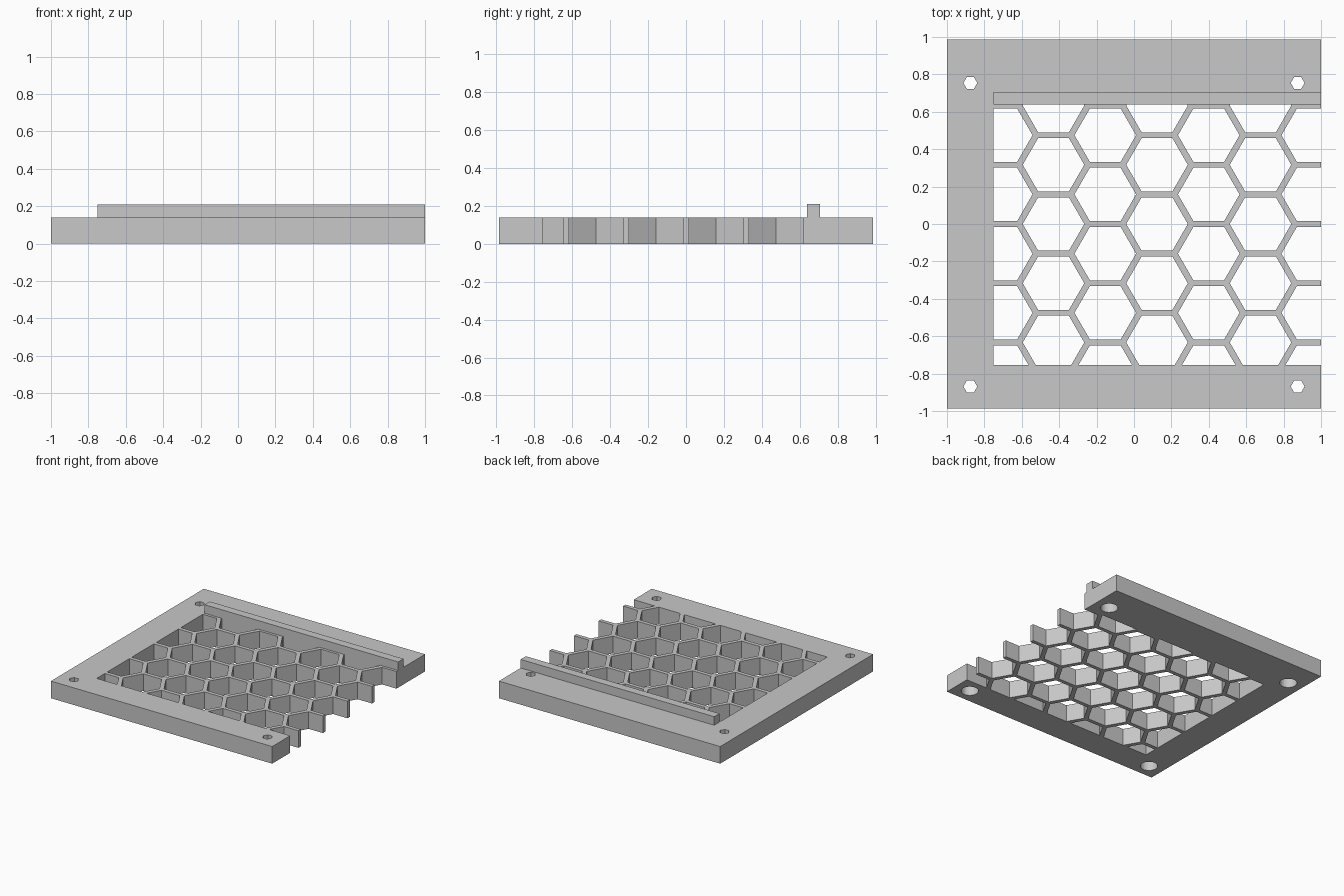
import bpy, bmesh
from math import cos, sin, tau, sqrt
from mathutils import Vector

cube = bpy.data.objects.get("Cube")
if cube:
    bpy.data.objects.remove(cube, do_unlink=True)

grey = bpy.data.materials.new("plain grey")
grey.use_nodes = True
colour = (0.58, 0.58, 0.58, 1)
grey.diffuse_color = colour
grey.node_tree.nodes["Principled BSDF"].inputs["Base Color"].default_value = colour

HALF_Y, THICK = 0.987, 0.14
LEFT, FRONT, BACK = -0.75, -0.754, 0.639     # edges of the grille opening
ROW, COL, CELL = 0.3165, 0.2767, 0.285       # cell spacing and width across flats


def finish(name, bm):
    bmesh.ops.recalc_face_normals(bm, faces=bm.faces)
    mesh = bpy.data.meshes.new(name)
    bm.to_mesh(mesh)
    bm.free()
    mesh.materials.append(grey)
    obj = bpy.data.objects.new(name, mesh)
    bpy.context.collection.objects.link(obj)
    return obj


def box(name, x0, x1, y0, y1, z0, z1):
    bm = bmesh.new()
    bmesh.ops.create_cube(bm, size=1)
    for v in bm.verts:
        v.co = (x0 + (v.co.x + 0.5) * (x1 - x0), y0 + (v.co.y + 0.5) * (y1 - y0),
                z0 + (v.co.z + 0.5) * (z1 - z0))
    return finish(name, bm)


def polygon(bm, x, y, radius, sides, z):
    bm.faces.new([bm.verts.new((x + radius * cos(tau * i / sides),
                                y + radius * sin(tau * i / sides), z))
                  for i in range(sides)])


def extrude(bm, height):
    new = bmesh.ops.extrude_face_region(bm, geom=bm.faces[:])["geom"]
    bmesh.ops.translate(bm, vec=(0, 0, height),
                        verts=[g for g in new if isinstance(g, bmesh.types.BMVert)])


def cut(target, bm, name):
    cutter = finish(name, bm)
    mod = target.modifiers.new(name, 'BOOLEAN')
    mod.operation, mod.solver, mod.object = 'DIFFERENCE', 'EXACT', cutter
    bpy.context.view_layer.objects.active = target
    bpy.ops.object.modifier_apply(modifier=mod.name)
    bpy.data.objects.remove(cutter, do_unlink=True)


frame = box("grille_frame", -1, 1, -HALF_Y, HALF_Y, 0, THICK)

# Honeycomb openings, trimmed to the rim and left open on the right edge
bm = bmesh.new()
for c in range(-3, 4):
    for r in range(-4, 4):
        y = (r + (0.5 if c % 2 else 0)) * ROW
        polygon(bm, 0.123 + c * COL, y, CELL / sqrt(3), 6, -0.1)
for point, outward in (((LEFT, 0, 0), (-1, 0, 0)), ((0, FRONT, 0), (0, -1, 0)),
                       ((0, BACK, 0), (0, 1, 0))):
    bmesh.ops.bisect_plane(bm, geom=bm.verts[:] + bm.edges[:] + bm.faces[:],
                           plane_co=Vector(point), plane_no=Vector(outward),
                           clear_outer=True)
extrude(bm, 0.4)
cut(frame, bm, "cell_cutter")

# Screw holes: small hexagonal top, wider round recess underneath
for radius, sides, height in ((0.037, 6, 0.4), (0.065, 32, 0.2)):
    bm = bmesh.new()
    for x in (-0.875, 0.875):
        for y in (-0.869, 0.754):
            polygon(bm, x, y, radius, sides, -0.1)
    extrude(bm, height)
    cut(frame, bm, "screw_cutter")

# Raised rail along the back of the opening
box("back_rail", LEFT, 1, BACK, 0.707, THICK, 0.21)
